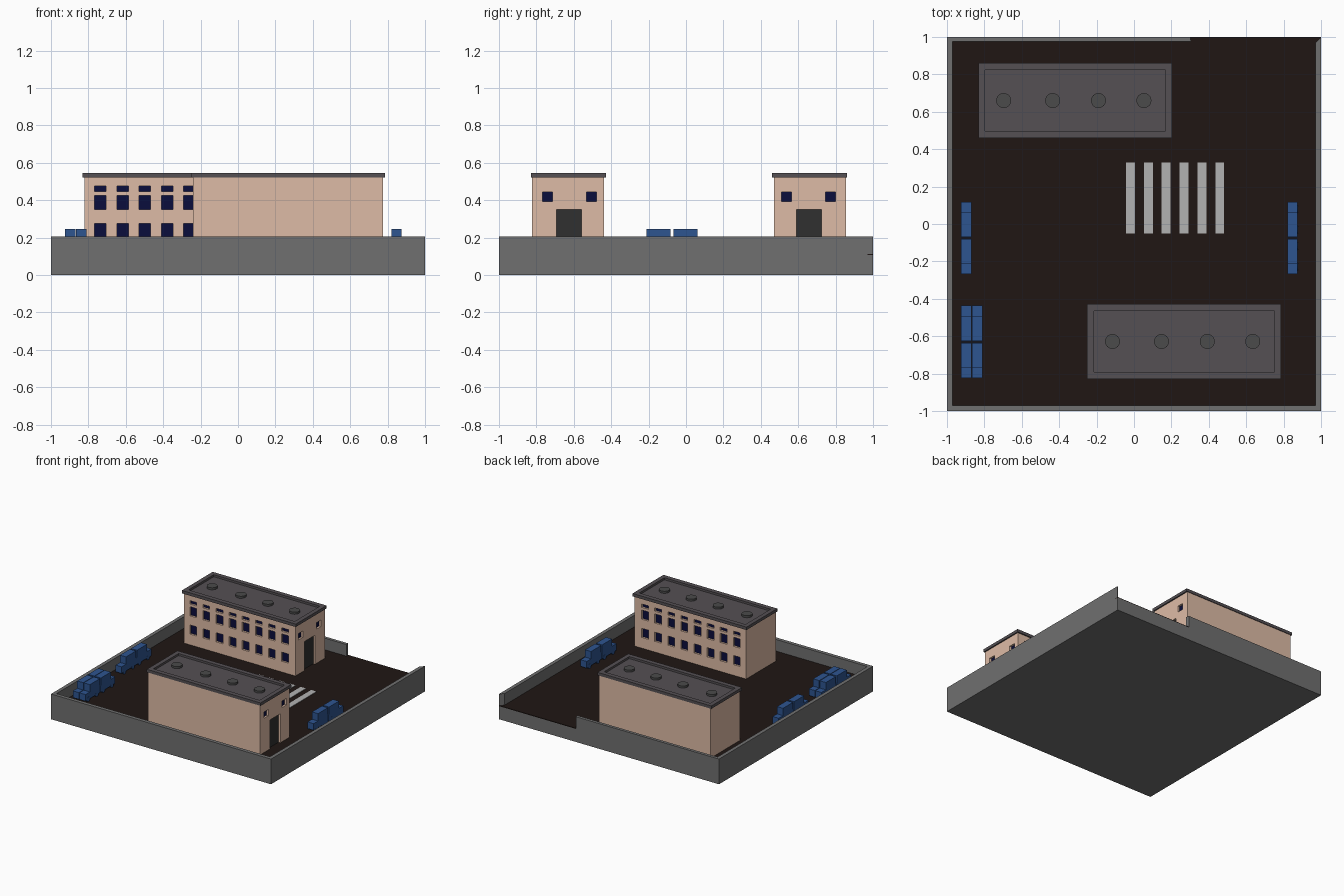
import bpy, bmesh, math
from mathutils import Matrix

if "Cube" in bpy.data.objects:
    bpy.data.objects.remove(bpy.data.objects["Cube"])


def material(name, rgb):
    m = bpy.data.materials.new(name)
    m.diffuse_color = (*rgb, 1)
    m.use_nodes = True
    m.node_tree.nodes["Principled BSDF"].inputs["Base Color"].default_value = m.diffuse_color
    return m


CONCRETE = material("concrete", (0.16, 0.16, 0.16))
ASPHALT = material("asphalt", (0.014, 0.008, 0.007))
PLASTER = material("plaster", (0.73, 0.50, 0.38))
ROOF = material("roof", (0.09, 0.08, 0.088))
VENT = material("vent", (0.07, 0.07, 0.07))
GLASS = material("glass", (0.003, 0.004, 0.045))
DOOR = material("door", (0.03, 0.03, 0.03))
PAINT = material("stripe_paint", (0.45, 0.45, 0.45))
BLUE = material("car_blue", (0.027, 0.09, 0.28))


def finish(name, bm, mat):
    bmesh.ops.recalc_face_normals(bm, faces=bm.faces)
    me = bpy.data.meshes.new(name)
    bm.to_mesh(me)
    bm.free()
    ob = bpy.data.objects.new(name, me)
    bpy.context.collection.objects.link(ob)
    if mat:
        me.materials.append(mat)
    return ob


def add_box(bm, x0, x1, y0, y1, z0, z1):
    m = Matrix.Translation(((x0 + x1) / 2, (y0 + y1) / 2, (z0 + z1) / 2))
    s = Matrix.Diagonal((x1 - x0, abs(y1 - y0), z1 - z0, 1))
    bmesh.ops.create_cube(bm, size=1, matrix=m @ s)


def boxes(name, mat, *items):
    bm = bmesh.new()
    for b in items:
        add_box(bm, *b)
    return finish(name, bm, mat)


def prism(name, outline, z0, z1, mat):
    bm = bmesh.new()
    f = bm.faces.new([bm.verts.new((x, y, z0)) for x, y in outline])
    r = bmesh.ops.extrude_face_region(bm, geom=[f])
    verts = [v for v in r["geom"] if isinstance(v, bmesh.types.BMVert)]
    bmesh.ops.translate(bm, verts=verts, vec=(0, 0, z1 - z0))
    return finish(name, bm, mat)


def cut(ob, cutter):
    mod = ob.modifiers.new("cut", "BOOLEAN")
    mod.object, mod.operation, mod.solver = cutter, "DIFFERENCE", "EXACT"
    bpy.context.view_layer.objects.active = ob
    bpy.ops.object.modifier_apply(modifier="cut")
    bpy.data.objects.remove(cutter)


G = 0.112  # ground level

# Slab, asphalt and perimeter wall with an entrance gap at the back right
boxes("base_slab", CONCRETE, (-1, 1, -1, 1, 0, G - 0.005))
boxes("asphalt", ASPHALT, (-0.97, 0.97, -0.97, 0.975, G - 0.005, G),
      (0.3, 1, 0.97, 1, G - 0.005, G))
prism("perimeter_wall", [(0.3, 1), (-1, 1), (-1, -1), (1, -1), (1, 1), (0.97, 0.97),
                         (0.97, -0.97), (-0.97, -0.97), (-0.97, 0.975), (0.305, 0.975)],
      G - 0.01, 0.207, CONCRETE)

# Crossing stripes
boxes("crossing_stripes", PAINT,
      *[(-0.043 + i * 0.0955, 0.005 + i * 0.0955, -0.05, 0.33, G, G + 0.004) for i in range(6)])


def building(label, ox, oy, s):
    """ox: left roof edge, oy: roof edge on the window side, s: inward y direction."""
    def R(x0, x1, a, b, z0, z1):
        y0, y1 = sorted((oy + s * a, oy + s * b))
        return (ox + x0, ox + x1, y0, y1, z0, z1)

    D, e, g = 0.02, 0.01, 0.004  # recess depth, wall inset, panel thickness
    rows = [(0.2, 0.275), (0.35, 0.425), (0.447, 0.475)]
    xs = [0.065 + 0.119 * i for i in range(8)]
    end_y = [(0.05, 0.105), (0.285, 0.34)]
    walls = boxes(label + "_walls", PLASTER, R(e, 1.025, e, 0.395, G, 0.523))
    cuts = [R(x, x + 0.062, -0.02, e + D, *z) for z in rows for x in xs]
    cuts += [R(1.025 - D, 1.06, *y, 0.393, 0.445) for y in end_y]
    cuts.append(R(1.025 - D, 1.06, 0.13, 0.265, G - 0.02, 0.35))
    cut(walls, boxes("cutter", None, *cuts))

    # Recessed glass and door
    panes = [R(x, x + 0.062, e + D - g, e + D, *z) for z in rows for x in xs]
    panes += [R(1.025 - D, 1.025 - D + g, *y, 0.393, 0.445) for y in end_y]
    boxes(label + "_windows", GLASS, *panes)
    boxes(label + "_door", DOOR, R(1.025 - D, 1.025 - D + g, 0.13, 0.265, G, 0.35))

    # Roof slab with sunken middle, and round vents
    roof = boxes(label + "_roof", ROOF, R(0, 1.035, 0, 0.4, 0.521, 0.545))
    cut(roof, boxes("cutter", None, R(0.035, 1.0, 0.037, 0.363, 0.528, 0.6)))
    bm = bmesh.new()
    for x in (0.135, 0.397, 0.642, 0.885):
        bmesh.ops.create_cone(bm, cap_ends=True, segments=24, radius1=0.04, radius2=0.04, depth=0.018,
                              matrix=Matrix.Translation((ox + x, oy + s * 0.2, 0.536)))
    vents = finish(label + "_vents", bm, VENT)
    bpy.ops.object.select_all(action="DESELECT")
    vents.select_set(True)
    bpy.context.view_layer.objects.active = vents
    bpy.ops.object.shade_smooth_by_angle()


building("back_building", -0.832, 0.46, 1)
building("front_building", -0.25, -0.428, -1)


def car(name, x, y, s):
    """x: centre, y: tail end, s: direction of the bonnet."""
    w, bm = 0.0275, bmesh.new()
    for a, b, z0, z1 in ((0, 0.19, 0.13, 0.185), (0.004, 0.133, 0.185, 0.245)):
        add_box(bm, x - w, x + w, *sorted((y + s * a, y + s * b)), z0, z1)
    for a in (0.04, 0.15):
        for side in (-1, 1):
            m = Matrix.Translation((x + side * 0.02, y + s * a, G + 0.02)) @ Matrix.Rotation(math.pi / 2, 4, "Y")
            bmesh.ops.create_cone(bm, cap_ends=True, segments=12, radius1=0.02, radius2=0.02,
                                  depth=0.016, matrix=m)
    finish(name, bm, BLUE)


# Parked cars, two tail to tail in each row
for n, (x, mid) in enumerate([(-0.8975, -0.075), (0.8475, -0.075), (-0.8975, -0.63), (-0.8375, -0.63)]):
    for s in (-1, 1):
        car(f"car_{n}_{'front' if s < 0 else 'rear'}", x, mid + s * 0.003, s)
